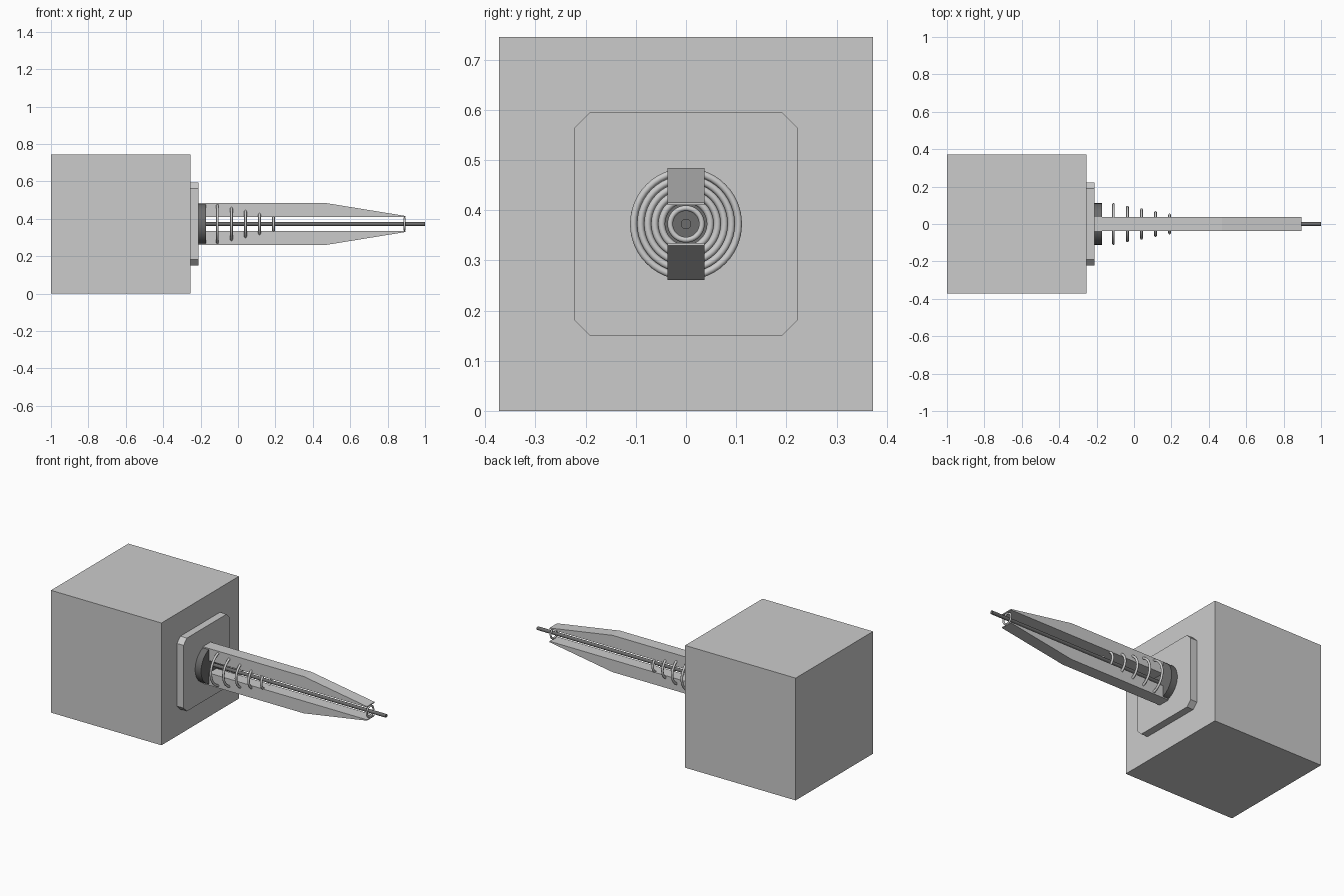
import bpy, math

if "Cube" in bpy.data.objects:
    bpy.data.objects.remove(bpy.data.objects["Cube"])

ZC = 0.3725  # height of the barrel axis
dark = bpy.data.materials.new("dark_grey")
dark.diffuse_color = (0.15, 0.15, 0.15, 1)
dark.use_nodes = True
dark.node_tree.nodes["Principled BSDF"].inputs["Base Color"].default_value = dark.diffuse_color


def prism(name, pts, place, depth):
    """Extrude a 2D profile; place(u, v, d) gives the 3D position."""
    n = len(pts)
    verts = [place(u, v, d) for d in depth for u, v in pts]
    faces = [tuple(range(n))[::-1], tuple(range(n, 2 * n))]
    faces += [(i, (i + 1) % n, n + (i + 1) % n, n + i) for i in range(n)]
    mesh = bpy.data.meshes.new(name)
    mesh.from_pydata(verts, [], faces)
    obj = bpy.data.objects.new(name, mesh)
    bpy.context.collection.objects.link(obj)
    bpy.context.view_layer.objects.active = obj
    obj.select_set(True)
    bpy.ops.object.mode_set(mode='EDIT')
    bpy.ops.mesh.select_all(action='SELECT')
    bpy.ops.mesh.normals_make_consistent(inside=False)
    bpy.ops.object.mode_set(mode='OBJECT')
    obj.select_set(False)
    return obj


def rod(name, x0, x1, r, sides):
    bpy.ops.mesh.primitive_cylinder_add(
        vertices=sides, radius=r, depth=x1 - x0,
        location=((x0 + x1) / 2, 0, ZC), rotation=(0, math.pi / 2, 0))
    obj = bpy.context.object
    obj.name = name
    obj.data.materials.append(dark)
    bpy.ops.object.shade_smooth_by_angle()
    obj.select_set(False)


def ring(name, x, major, minor):
    bpy.ops.mesh.primitive_torus_add(
        major_segments=48, minor_segments=12, major_radius=major,
        minor_radius=minor, location=(x, 0, ZC), rotation=(0, math.pi / 2, 0))
    obj = bpy.context.object
    obj.name = name
    bpy.ops.object.shade_smooth()
    obj.select_set(False)


# Mounting block
bpy.ops.mesh.primitive_cube_add(size=0.745, location=(-0.6275, 0, ZC))
bpy.context.object.name = "mounting_block"
bpy.context.object.select_set(False)

# Plate with cut corners
a, b = 0.223, 0.191
plate = [(-b, -a), (b, -a), (a, -b), (a, b), (b, a), (-b, a), (-a, b), (-a, -b)]
prism("mounting_plate", plate, lambda u, v, d: (d, u, ZC + v), (-0.255, -0.211))

# Round base and central rod
rod("barrel_base", -0.211, -0.171, 0.1115, 32)
rod("centre_rod", -0.19, 1.0, 0.0105, 16)

# Two tapered rails, above and below the axis
rail = [(-0.211, 0.0375), (0.895, 0.0375), (0.895, 0.043), (0.47, 0.112), (-0.211, 0.112)]
for side, name in ((1, "upper_rail"), (-1, "lower_rail")):
    prism(name, rail, lambda u, v, d, s=side: (u, d, ZC + s * v), (-0.037, 0.037))

# Shrinking coil rings and the muzzle ring
for i in range(5):
    ring(f"coil_ring_{i + 1}", -0.11 + 0.075 * i, 0.1045 - 0.014 * i, 0.007)
ring("muzzle_ring", 0.89, 0.0315, 0.0055)
